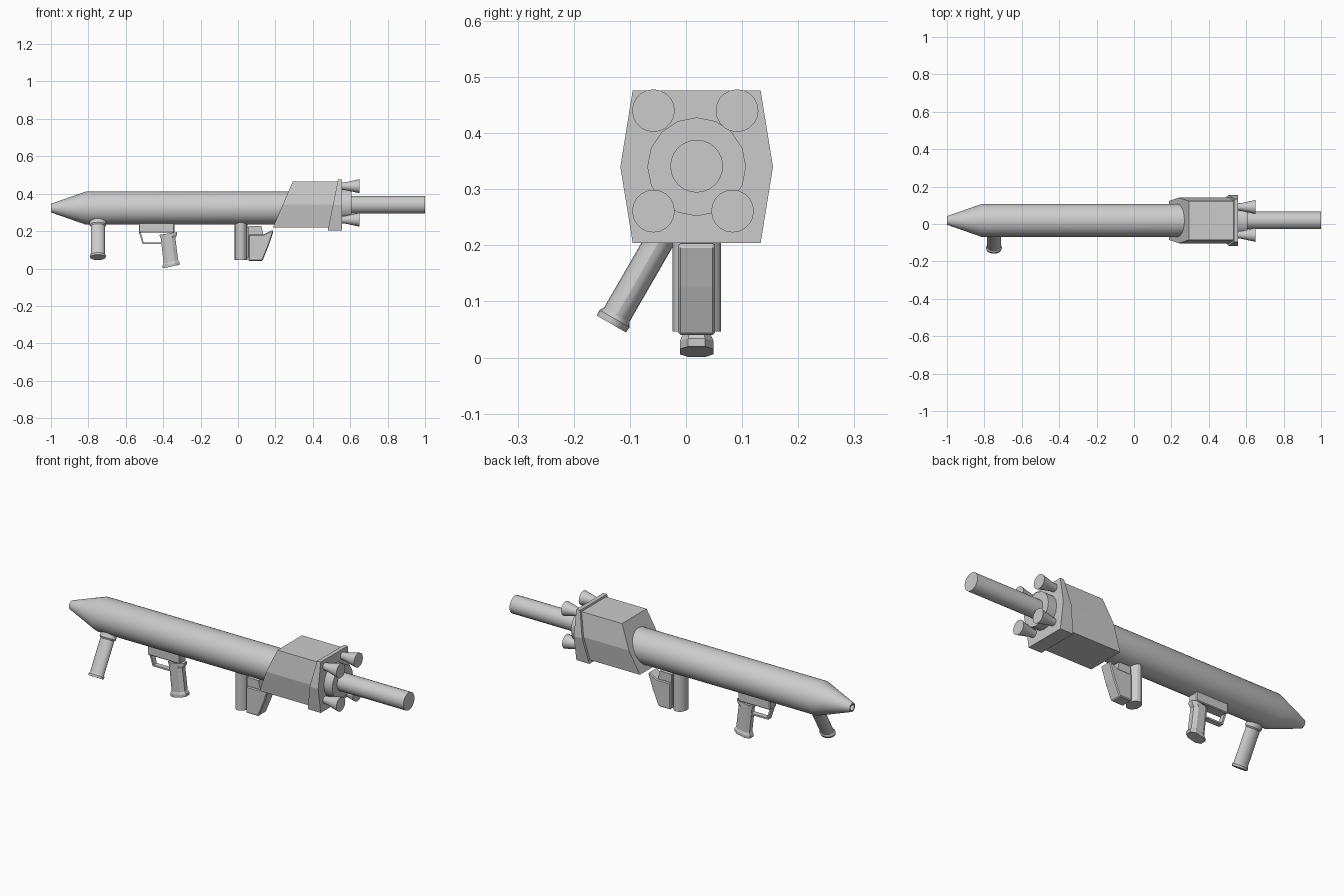
import bpy, math
from mathutils import Vector

if "Cube" in bpy.data.objects:
    bpy.data.objects.remove(bpy.data.objects["Cube"])

CY = 0.019  # centre plane of the launcher


def loft(name, rings, caps=True):
    """Skin equally sized rings of points; optional end caps."""
    n = len(rings[0])
    verts = [p for r in rings for p in r]
    faces = []
    for k in range(len(rings) - 1):
        for i in range(n):
            j = (i + 1) % n
            faces.append((k * n + i, k * n + j, (k + 1) * n + j, (k + 1) * n + i))
    if caps:
        faces.append(tuple(range(n))[::-1])
        faces.append(tuple(range((len(rings) - 1) * n, len(rings) * n)))
    me = bpy.data.meshes.new(name)
    me.from_pydata([tuple(v) for v in verts], [], faces)
    ob = bpy.data.objects.new(name, me)
    bpy.context.collection.objects.link(ob)
    bpy.context.view_layer.objects.active = ob
    ob.select_set(True)
    bpy.ops.object.mode_set(mode='EDIT')
    bpy.ops.mesh.select_all(action='SELECT')
    bpy.ops.mesh.normals_make_consistent(inside=False)
    bpy.ops.object.mode_set(mode='OBJECT')
    ob.select_set(False)
    return ob


def smooth(ob):
    ob.select_set(True)
    bpy.context.view_layer.objects.active = ob
    bpy.ops.object.shade_smooth_by_angle(angle=math.radians(25))
    ob.select_set(False)


def oval(c, u, v, n):
    return [Vector(c) + Vector(u) * math.cos(2 * math.pi * i / n)
            + Vector(v) * math.sin(2 * math.pi * i / n) for i in range(n)]


def lathe_x(name, profile, y, z, n):
    """Turned part along x from (x, radius) pairs."""
    ob = loft(name, [oval((x, y, z), (0, r, 0), (0, 0, r), n) for x, r in profile])
    smooth(ob)
    return ob


def prism(name, profile, half, bevel=0.0):
    """Side profile in (x, z), extruded across y."""
    ob = loft(name, [[(x, CY + s * half, z) for x, z in profile] for s in (-1, 1)])
    if bevel:
        m = ob.modifiers.new("Bevel", 'BEVEL')
        m.width, m.segments = bevel, 1
    return ob


def hex_block(name, half_top, half_mid, z0, z1, front, back):
    """Six-sided shell with slanted ends; front/back are (x at z0, x at z1)."""
    zm = (z0 + z1) / 2
    section = [(-half_top, z0), (half_top, z0), (half_mid, zm),
               (half_top, z1), (-half_top, z1), (-half_mid, zm)]
    return loft(name, [[(a + (b - a) * (z - z0) / (z1 - z0), CY + y, z) for y, z in section]
                       for a, b in (front, back)])


# Main tube with tapered nose and recessed muzzle
lathe_x("main_tube", [(-0.97, 0.015), (-1.0, 0.016), (-1.0, 0.023), (-0.815, 0.088), (0.4, 0.088)],
        CY, 0.323, 32)

# Rear housing and end plate
hex_block("rear_housing", 0.104, 0.122, 0.22, 0.466, (0.187, 0.293), (0.50, 0.54))
hex_block("rear_plate", 0.114, 0.136, 0.204, 0.476, (0.48, 0.535), (0.557, 0.557))

# Exhaust collar, rear pipe and four nozzles
lathe_x("exhaust_collar", [(0.55, 0.088), (0.61, 0.088)][:1] + [(0.607, 0.088)], CY, 0.34, 16)
lathe_x("rear_pipe", [(0.55, 0.047), (1.0, 0.047)], CY, 0.341, 24)
for i, (y, z) in enumerate([(-0.058, 0.44), (0.091, 0.44), (-0.058, 0.261), (0.083, 0.261)]):
    lathe_x(f"nozzle_{i + 1}", [(0.55, 0.019), (0.575, 0.021), (0.643, 0.036), (0.65, 0.038)], y, z, 20)

# Slanted oval fore grip with flanges, pointing out from the tube axis
d = Vector((0, -0.5, -0.866))
side = Vector((0, 0.866, -0.5))
grip_rings = []
for dist, a, b in [(0.07, 0.044, 0.031), (0.105, 0.044, 0.031), (0.112, 0.038, 0.026),
                   (0.285, 0.038, 0.026), (0.293, 0.043, 0.031), (0.304, 0.041, 0.030)]:
    grip_rings.append(oval(Vector((-0.749, CY, 0.323)) + d * dist, (a, 0, 0), side * b, 20))
smooth(loft("fore_grip", grip_rings))

# Trigger housing and guard
prism("trigger_housing", [(-0.53, 0.25), (-0.34, 0.25), (-0.34, 0.192), (-0.53, 0.192)], 0.028, 0.004)
prism("trigger_guard", [(-0.53, 0.195), (-0.51, 0.131), (-0.40, 0.131), (-0.40, 0.139),
                        (-0.504, 0.139), (-0.52, 0.195)], 0.014)

# Pistol grip, eight-sided and flared at the base
rings = []
for xf, zf, xb, zb, h in [(-0.42, 0.18, -0.325, 0.195, 0.025), (-0.415, 0.165, -0.325, 0.18, 0.025),
                          (-0.412, 0.158, -0.335, 0.165, 0.025), (-0.398, 0.03, -0.320, 0.045, 0.025),
                          (-0.404, 0.016, -0.312, 0.034, 0.030), (-0.402, 0.001, -0.312, 0.02, 0.030)]:
    ring = []
    for t, w in [(0, -0.5), (0.25, -1), (0.75, -1), (1, -0.5), (1, 0.5), (0.75, 1), (0.25, 1), (0, 0.5)]:
        ring.append((xf + (xb - xf) * t, CY + h * w, zf + (zb - zf) * t))
    rings.append(ring)
loft("pistol_grip", rings)

# Rear vertical post and shoulder rest
smooth(loft("rear_post", [oval((0.016, CY, z), (0.034, 0, 0), (0, 0.043, 0), 16) for z in (0.046, 0.26)]))
prism("shoulder_rest", [(0.056, 0.04), (0.13, 0.04), (0.165, 0.125), (0.183, 0.18), (0.19, 0.2),
                        (0.183, 0.206), (0.137, 0.182), (0.056, 0.182)], 0.033, 0.006)
prism("shoulder_rest_mount", [(0.056, 0.175), (0.137, 0.175), (0.125, 0.227), (0.056, 0.227)], 0.024)
prism("shoulder_bracket", [(0.03, 0.06), (0.07, 0.06), (0.07, 0.22), (0.03, 0.22)], 0.015)
